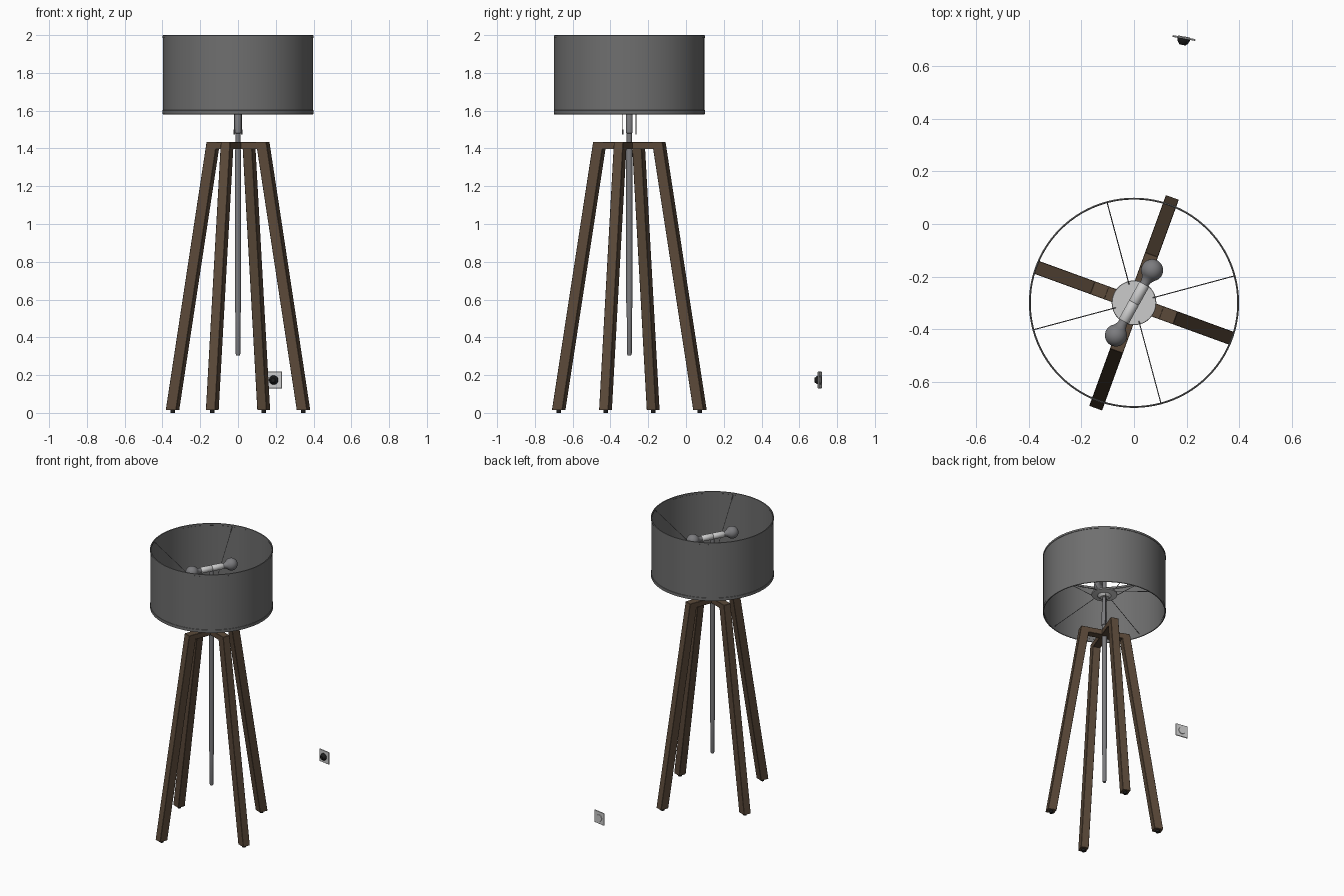
import bpy, bmesh, math
from mathutils import Vector, Matrix

if "Cube" in bpy.data.objects:
    bpy.data.objects.remove(bpy.data.objects["Cube"])

CX, CY = 0.0, -0.3
AXIS = Vector((CX, CY, 0))


def material(name, rgb):
    m = bpy.data.materials.new(name)
    m.diffuse_color = (*rgb, 1)
    m.use_nodes = True
    m.node_tree.nodes["Principled BSDF"].inputs["Base Color"].default_value = m.diffuse_color
    return m


WOOD = material("wood", (0.105, 0.068, 0.042))
BLACK = material("black", (0.012, 0.012, 0.012))
WHITE = material("white", (0.75, 0.75, 0.75))
FABRIC = material("fabric", (0.16, 0.16, 0.16))
METAL = material("metal", (0.2, 0.2, 0.21))


def finish(name, bm, mat=None, matrix=None, smooth=True):
    bmesh.ops.recalc_face_normals(bm, faces=bm.faces)
    me = bpy.data.meshes.new(name)
    bm.to_mesh(me)
    bm.free()
    ob = bpy.data.objects.new(name, me)
    bpy.context.collection.objects.link(ob)
    if matrix:
        ob.matrix_world = matrix
    if mat:
        me.materials.append(mat)
    if smooth:
        bpy.ops.object.select_all(action='DESELECT')
        ob.select_set(True)
        bpy.context.view_layer.objects.active = ob
        bpy.ops.object.shade_smooth_by_angle(angle=math.radians(35))
    return ob


def lathe(name, profile, mat=None, matrix=None, n=32, closed=False):
    """Spin (radius, z) points about z; closed joins the last point to the first."""
    bm = bmesh.new()
    pts = [bm.verts.new((r, 0, z)) for r, z in profile]
    ring = pts + pts[:1] if closed else pts
    edges = [bm.edges.new(p) for p in zip(ring, ring[1:])]
    bmesh.ops.spin(bm, geom=pts + edges, cent=(0, 0, 0), axis=(0, 0, 1),
                   angle=2 * math.pi, steps=n)
    bmesh.ops.remove_doubles(bm, verts=bm.verts, dist=1e-5)
    return finish(name, bm, mat, matrix or Matrix.Translation(AXIS))


def rod(name, a, b, r, mat=None, n=8):
    a, b = Vector(a), Vector(b)
    q = (b - a).to_track_quat('Z', 'Y').to_matrix().to_4x4()
    L = (b - a).length
    return lathe(name, [(0, 0), (r, 0), (r, L), (0, L)], mat,
                 Matrix.Translation(a) @ q, n)


def prism(name, bottom, top, z0, z1, w, mat, matrix):
    """Bar whose x range goes from bottom (x0, x1) to top (x0, x1)."""
    bm = bmesh.new()
    for (x0, x1), z in ((bottom, z0), (top, z1)):
        for x, y in ((x0, -w), (x1, -w), (x1, w), (x0, w)):
            bm.verts.new((x, y, z))
    bmesh.ops.convex_hull(bm, input=bm.verts)
    bmesh.ops.dissolve_limit(bm, angle_limit=0.01, verts=bm.verts, edges=bm.edges)
    ob = finish(name, bm, mat, matrix, smooth=False)
    bev = ob.modifiers.new("bevel", 'BEVEL')
    bev.width = 0.0015
    return ob


def polar(r, deg, z):
    a = math.radians(deg)
    return Vector((CX + r * math.cos(a), CY + r * math.sin(a), z))


def turned(deg, z=0):
    return Matrix.Translation(AXIS + Vector((0, 0, z))) @ Matrix.Rotation(math.radians(deg), 4, 'Z')


# wooden stand: two crossing leg frames
for angle, r_top, r_bot in ((70, 0.195, 0.427), (160, 0.168, 0.398)):
    for k in (0, 180):
        m = turned(angle + k)
        prism("leg", (r_bot - 0.058, r_bot), (r_top - 0.058, r_top),
              0.015, 1.435, 0.026, WOOD, m)
        foot = polar(r_bot - 0.03, angle + k, 0)
        rod("foot_pad", foot, foot + Vector((0, 0, 0.017)), 0.012, BLACK, 16)
    half = r_top - 0.05
    prism("cross_beam", (-half, half), (-half, half), 1.396, 1.434, 0.026, WOOD, turned(angle))

# hanging pole, upper stem and hub plate
lathe("pole", [(0, 0.305), (0.01, 0.305), (0.013, 0.315), (0.0135, 0.5), (0.017, 0.6),
               (0.017, 1.395), (0, 1.395)], METAL)
lathe("stem", [(0, 1.39), (0.014, 1.39), (0.014, 1.48), (0.018, 1.483), (0.018, 1.58),
               (0.013, 1.59), (0.013, 1.86), (0, 1.86)], METAL)
lathe("hub_plate", [(0, 1.69), (0.03, 1.69), (0.045, 1.705), (0.083, 1.711), (0.085, 1.716),
                    (0.083, 1.721), (0, 1.721)], n=48)

# double bulb holder
BULB = 61
ball = [(0.042 * math.sin(math.radians(t)), 0.142 + 0.042 * -math.cos(math.radians(t)))
        for t in range(40, 181, 10)]
for k in (0, 180):
    m = turned(BULB + k, 1.86) @ Matrix.Rotation(math.pi / 2, 4, 'Y')
    lathe("bulb_socket", [(0, 0), (0.019, 0), (0.021, 0.003), (0.021, 0.077), (0.019, 0.08), (0, 0.08)], WHITE, m)
    lathe("bulb", [(0, 0.075), (0.017, 0.075), (0.018, 0.092), (0.022, 0.102)] + ball, METAL, m)
    # pull chain with end bead
    rod("pull_chain", polar(0.04, BULB + k, 1.49), polar(0.04, BULB + k, 1.7), 0.0018, METAL)
    rod("chain_pull", polar(0.04, BULB + k, 1.475), polar(0.04, BULB + k, 1.5), 0.0035, METAL, 12)

# drum shade with rim bands
lathe("shade", [(0.396, 1.582), (0.398, 1.582), (0.398, 1.997), (0.396, 1.997)],
      FABRIC, n=96, closed=True)
for z0, z1 in ((1.58, 1.604), (1.983, 2.0)):
    lathe("rim_band", [(0.393, z0 + 0.002), (0.396, z0), (0.4, z0 + 0.002), (0.4, z1 - 0.002),
                       (0.396, z1), (0.393, z1 - 0.002)], FABRIC, n=96, closed=True)

# wire spider carrying the shade
for d in (15, 105, 195, 285):
    rod("upper_wire", polar(0.07, d, 1.717), polar(0.395, d, 1.985), 0.002, METAL)
    rod("lower_wire", polar(0.07, d, 1.715), polar(0.397, d, 1.606), 0.002, METAL)

# wall socket: square plate and dark plug facing forward
wall = Matrix.Translation((0.19, 0.708, 0.174)) @ Matrix.Rotation(math.radians(-10), 4, 'Z')
prism("wall_plate", (-0.044, 0.044), (-0.044, 0.044), -0.044, 0.044, 0.0035, None, wall)
face = wall @ Matrix.Rotation(math.pi / 2, 4, 'X')
lathe("plug", [(0, 0), (0.024, 0), (0.024, 0.01), (0.018, 0.02), (0.012, 0.027), (0, 0.027)], BLACK, face)
lathe("socket_back", [(0, -0.006), (0.022, -0.006), (0.024, -0.003), (0.024, 0)], None, face)
